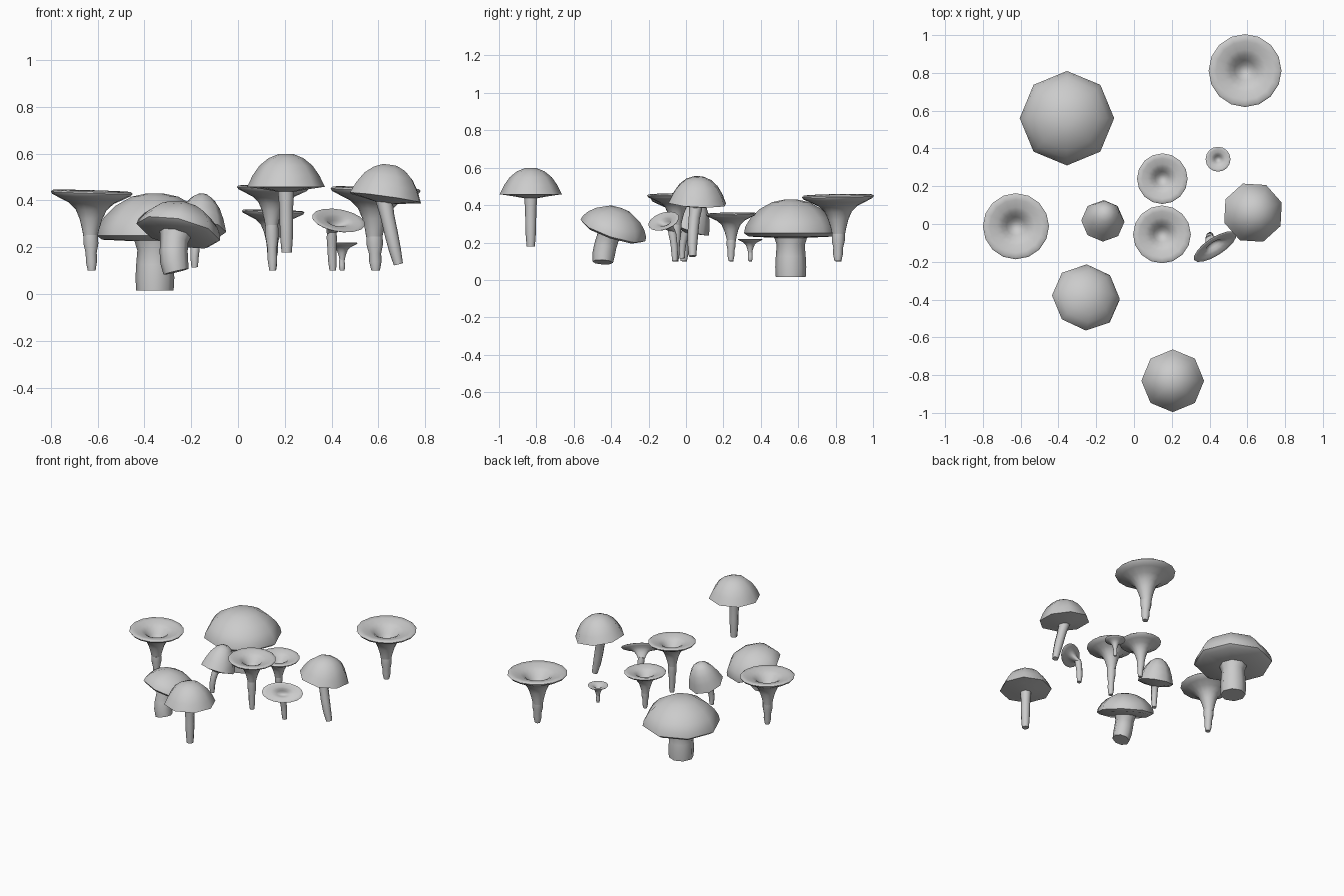
import bpy, bmesh, math
from mathutils import Vector

if "Cube" in bpy.data.objects:
    bpy.data.objects.remove(bpy.data.objects["Cube"])


def loft(name, rings):
    """Skin a list of vertex rings, closing both ends to their centre."""
    bm = bmesh.new()
    loops = [[bm.verts.new(p) for p in ring] for ring in rings]
    n = len(loops[0])
    for a, b in zip(loops, loops[1:]):
        for i in range(n):
            j = (i + 1) % n
            bm.faces.new((a[i], a[j], b[j], b[i]))
    for end in (loops[0][::-1], loops[-1]):
        c = bm.verts.new(sum((v.co for v in end), Vector()) / n)
        for i in range(n):
            bm.faces.new((end[i], end[(i + 1) % n], c))
    me = bpy.data.meshes.new(name)
    bm.to_mesh(me)
    bm.free()
    ob = bpy.data.objects.new(name, me)
    bpy.context.collection.objects.link(ob)
    me.shade_smooth()
    me.set_sharp_from_angle(angle=math.radians(50))
    return ob


def head(name, centre, profile, sides, r, h, normal=(0, 0, 1), along=(1, 0, 0), squash=1.0):
    """Revolve (radius, height) fractions around a tilted axis."""
    c, n = Vector(centre), Vector(normal).normalized()
    u = Vector(along)
    u = (u - n * u.dot(n)).normalized()
    v = n.cross(u)
    angles = [2 * math.pi * i / sides for i in range(sides)]
    return loft(name, [[c + u * (r * pr * math.cos(a)) + v * (r * pr * squash * math.sin(a)) + n * (h * pz)
                        for a in angles] for pr, pz in profile])


def stem(name, base, mid, top, radii, sides=8):
    """Tapered stalk along a quadratic curve."""
    b, m, t = Vector(base), Vector(mid), Vector(top)
    rings = []
    k = len(radii) - 1
    for i, r in enumerate(radii):
        f = i / k
        p = b * (1 - f) ** 2 + m * (2 * f * (1 - f)) + t * f * f
        d = ((m - b) * (1 - f) + (t - m) * f).normalized()
        u = (Vector((1, 0, 0)) - d * d.x).normalized()
        v = d.cross(u)
        rings.append([p + r * (u * math.cos(2 * math.pi * j / sides) + v * math.sin(2 * math.pi * j / sides))
                      for j in range(sides)])
    return loft(name, rings)


def mid_point(a, b):
    return tuple((p + q) / 2 for p, q in zip(a, b))


BUN = [(0.3, -0.14), (0.9, -0.1), (1, 0), (0.97, 0.2), (0.86, 0.45), (0.68, 0.7), (0.4, 0.92), (0.15, 0.995)]
BELL = [(0.2, -0.15), (0.6, -0.07), (1, 0), (0.86, 0.34), (0.68, 0.64), (0.45, 0.86), (0.2, 0.98)]
FUNNEL = [(0.17, -1.1), (0.21, -0.9), (0.28, -0.65), (0.38, -0.43), (0.55, -0.27), (0.8, -0.15),
          (0.96, -0.07), (1, -0.01), (0.95, 0.03), (0.8, 0.01), (0.58, -0.04), (0.42, -0.12),
          (0.28, -0.3), (0.15, -0.42), (0.05, -0.46)]

# large bun mushroom
head("large_bun_cap", (-0.355, 0.56, 0.25), BUN, 8, 0.25, 0.18)
stem("large_bun_stem", (-0.355, 0.56, 0.015), (-0.355, 0.56, 0.12), (-0.355, 0.56, 0.25),
     [0.08, 0.083, 0.08, 0.075, 0.095])

# small tilted bun mushroom
head("tilted_bun_cap", (-0.255, -0.39, 0.265), BUN, 8, 0.183, 0.125, (0.22, 0.33, 1))
stem("tilted_bun_stem", (-0.265, -0.445, 0.095), (-0.285, -0.44, 0.18), (-0.265, -0.40, 0.27),
     [0.055, 0.06, 0.06, 0.06, 0.072])

# bell mushrooms
head("front_bell_cap", (0.205, -0.83, 0.458), BELL, 8, 0.166, 0.142)
stem("front_bell_stem", (0.208, -0.83, 0.178), (0.207, -0.83, 0.3), (0.205, -0.83, 0.45),
     [0.022, 0.027, 0.029, 0.03, 0.036])

head("right_bell_cap", (0.63, 0.06, 0.41), BELL, 8, 0.163, 0.145, (0.14, 0.05, 1), (1, 0.35, 0))
stem("right_bell_stem", (0.685, 0.035, 0.127), (0.655, 0.03, 0.25), (0.622, 0.055, 0.41),
     [0.02, 0.026, 0.029, 0.03, 0.037])

head("small_bell_cap", (-0.165, 0.015, 0.275), BELL, 8, 0.115, 0.16, (0.1, 0.36, 1))
stem("small_bell_stem", (-0.185, -0.02, 0.115), (-0.19, -0.03, 0.2), (-0.168, 0.01, 0.28),
     [0.014, 0.018, 0.02, 0.022, 0.026])

# upright funnel mushrooms: x, y, rim height, rim radius
for label, x, y, z, r in [("left", -0.625, -0.012, 0.435, 0.175),
                          ("back", 0.588, 0.812, 0.448, 0.193),
                          ("centre_front", 0.148, -0.055, 0.455, 0.153),
                          ("centre_back", 0.15, 0.24, 0.353, 0.134),
                          ("tiny", 0.445, 0.343, 0.218, 0.066)]:
    tilt = (0.03, -0.02, 1) if label != "tiny" else (0, 0, 1)
    head(label + "_funnel", (x, y, z), FUNNEL, 16, r, r, tilt)
    base = (x, y, 0.1)
    top = (x - 0.025 * r, y + 0.015 * r, z - r * 1.05)
    big = 0.18 * r
    low = max(0.013, big * 0.75)
    stem(label + "_funnel_stem", base, mid_point(base, top), top, [low * 0.7, low, low, big, big], 12)

# tipped oval funnel with a curved stalk
axis = Vector((0.42, -0.6, 0.68)).normalized()
rim = Vector((0.43, -0.12, 0.315))
head("tipped_funnel", rim, [(a, b * 0.55) for a, b in FUNNEL], 16, 0.132, 0.132, axis, (0.22, 0.15, -0.02), 0.52)
stem("tipped_funnel_stem", (0.405, -0.06, 0.1), (0.40, -0.06, 0.2), rim - axis * 0.07,
     [0.014, 0.018, 0.019, 0.02, 0.022, 0.02], 10)
